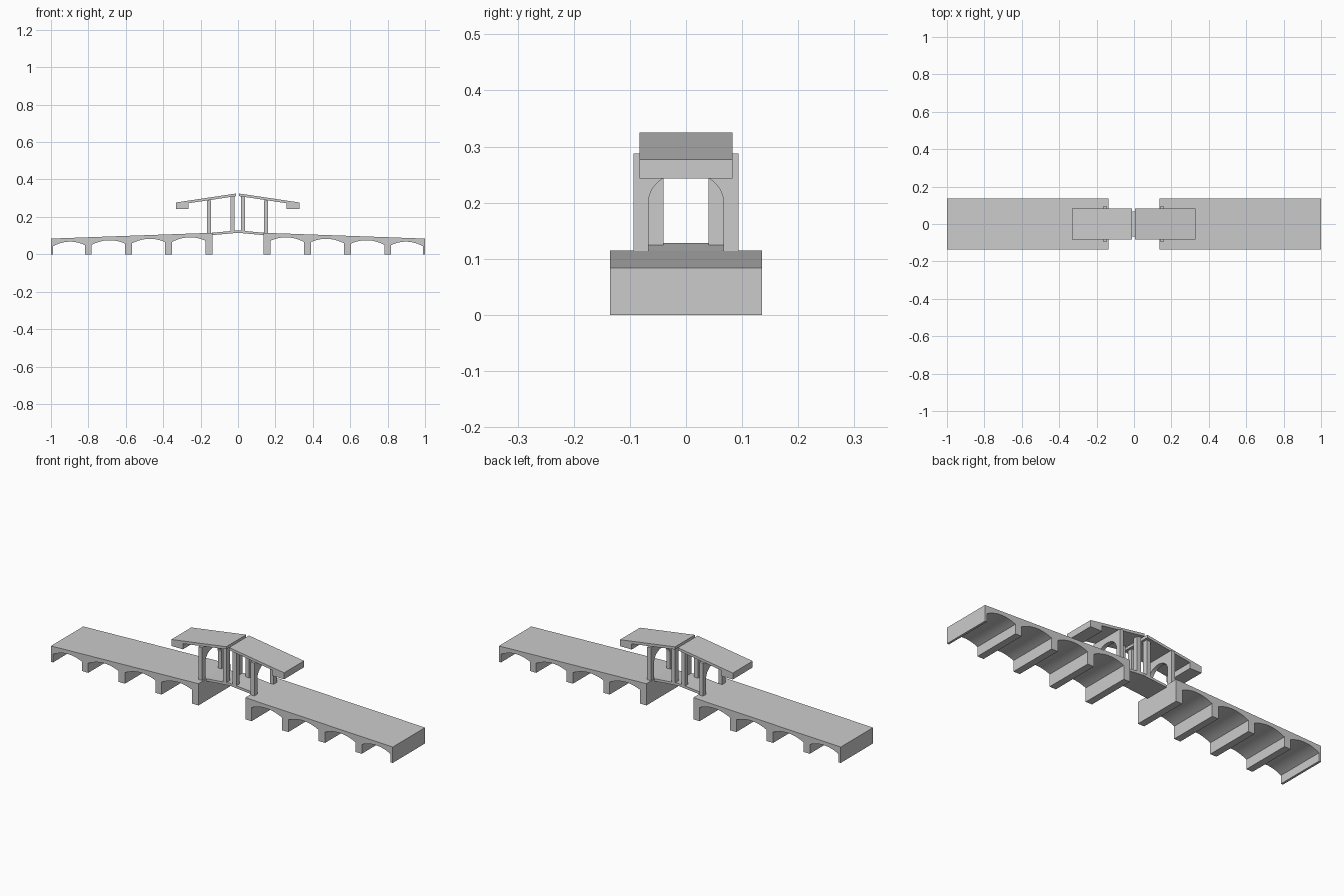
import bpy, bmesh, math

if "Cube" in bpy.data.objects:
    bpy.data.objects.remove(bpy.data.objects["Cube"])

CX = -0.002  # centre line of the pavilion


def prism(name, profile, lo, hi, axis='Y', centre=0.0, smooth=False):
    """Extrude a closed profile: axis Y takes (x, z), axis X takes (y, z)."""
    bm = bmesh.new()

    def co(p, d):
        return (p[0] + centre, d, p[1]) if axis == 'Y' else (d + centre, p[0], p[1])
    face = bm.faces.new([bm.verts.new(co(p, lo)) for p in profile])
    ext = bmesh.ops.extrude_face_region(bm, geom=[face])
    shift = (0, hi - lo, 0) if axis == 'Y' else (hi - lo, 0, 0)
    bmesh.ops.translate(bm, vec=shift,
                        verts=[v for v in ext['geom'] if isinstance(v, bmesh.types.BMVert)])
    bmesh.ops.recalc_face_normals(bm, faces=bm.faces)
    mesh = bpy.data.meshes.new(name)
    bm.to_mesh(mesh)
    bm.free()
    ob = bpy.data.objects.new(name, mesh)
    bpy.context.collection.objects.link(ob)
    if smooth:
        bpy.ops.object.select_all(action='DESELECT')
        bpy.context.view_layer.objects.active = ob
        ob.select_set(True)
        bpy.ops.object.shade_smooth_by_angle(angle=math.radians(30))
    return ob


def arc(a, b, za, zb, rise, n=16):
    """Shallow arch from a to b over a sloping springing line."""
    pts = []
    for i in range(n + 1):
        t = i / n
        pts.append((a + (b - a) * t, za + (zb - za) * t + rise * (1 - (2 * t - 1) ** 2)))
    return pts


def road_z(x):
    return 0.084 + (1 - x) / 0.863 * 0.031


# Arched approach profile, from the inner pier outwards
approach = [(1, road_z(1)), (0.137, road_z(0.137)), (0.137, 0)]
for k in range(4):
    a = 0.174 + 0.215 * k
    b = min(0.137 + 0.215 * (k + 1), 0.988)
    approach += [(a, 0)] + arc(a, b, road_z(a) - 0.041, road_z(b) - 0.041, 0.021) + [(b, 0)]
approach.append((1, 0))

# Portal frame with an elliptical arched opening
portal = [(-0.067, 0.112), (-0.094, 0.112), (-0.094, 0.288),
          (0.094, 0.288), (0.094, 0.112), (0.067, 0.112)]
for i in range(25):
    t = math.pi * i / 24
    portal.append((0.067 * math.cos(t), 0.2 + 0.055 * math.sin(t)))

# Sloping roof slab with a thick block at the eave
roof = [(0.008, 0.325), (0.33, 0.277), (0.33, 0.243), (0.262, 0.243),
        (0.262, 0.273), (0.008, 0.311)]

for side, s in (("left", -1), ("right", 1)):
    def flip(profile):
        return [(s * p[0], p[1]) for p in profile]

    prism(side + "_arched_approach", flip(approach), -0.135, 0.135, smooth=True)
    prism(side + "_roof", flip(roof), -0.083, 0.083, centre=CX)
    x0, x1 = sorted((s * 0.142, s * 0.163))
    prism(side + "_portal", portal, x0, x1, 'X', CX, smooth=True)
    # Slender inner posts carrying the ridge
    post = flip([(0.018, 0.123), (0.039, 0.121), (0.039, 0.309), (0.018, 0.312)])
    for where, y in (("front", -0.067), ("back", 0.04)):
        prism(f"{side}_{where}_inner_post", post, y, y + 0.027, centre=CX)

# Narrow cambered deck between the approaches
deck = [(-0.142, 0.115), (0, 0.128), (0.142, 0.115),
        (0.142, 0.102), (0, 0.115), (-0.142, 0.102)]
prism("centre_deck", deck, -0.067, 0.067)
